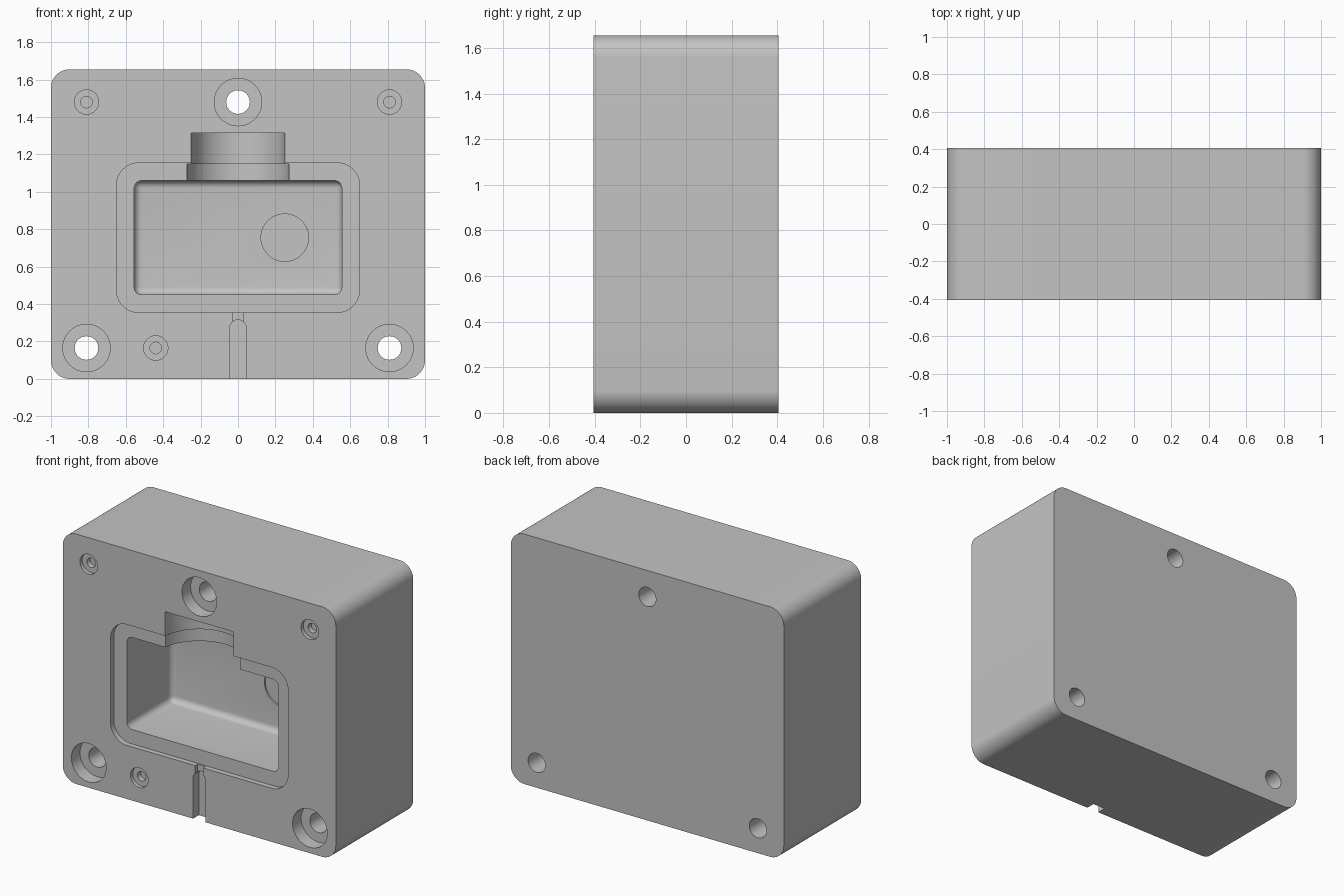
import bpy, bmesh, math
from mathutils import Matrix

if "Cube" in bpy.data.objects:
    bpy.data.objects.remove(bpy.data.objects["Cube"], do_unlink=True)

FRONT, BACK = -0.405, 0.405
OUT = FRONT - 0.1          # cutters start in front of the face

steel = bpy.data.materials.new("plain grey")
steel.use_nodes = True
steel.diffuse_color = (0.55, 0.55, 0.55, 1)
steel.node_tree.nodes["Principled BSDF"].inputs["Base Color"].default_value = (0.55, 0.55, 0.55, 1)


def finish(bm, name):
    bmesh.ops.recalc_face_normals(bm, faces=bm.faces)
    mesh = bpy.data.meshes.new(name)
    bm.to_mesh(mesh)
    bm.free()
    mesh.materials.append(steel)
    obj = bpy.data.objects.new(name, mesh)
    bpy.context.collection.objects.link(obj)
    return obj


def block(name, x, y, z, radius=0, segments=10, all_edges=False):
    """Box between ranges; rounds the edges along y, or every edge."""
    bm = bmesh.new()
    bmesh.ops.create_cube(bm, size=1)
    for v in bm.verts:
        for i, r in enumerate((x, y, z)):
            v.co[i] = r[0] if v.co[i] < 0 else r[1]
    if radius:
        edges = [e for e in bm.edges
                 if all_edges or abs(e.verts[0].co.y - e.verts[1].co.y) > 0.001]
        bmesh.ops.bevel(bm, geom=edges, offset=radius, segments=segments,
                        profile=0.5, affect='EDGES')
    return finish(bm, name)


def rod(name, radius, centre, length, axis, segments=48):
    bm = bmesh.new()
    turn = Matrix.Rotation(math.pi / 2, 4, 'X') if axis == 'Y' else Matrix()
    bmesh.ops.create_cone(bm, cap_ends=True, segments=segments, radius1=radius,
                          radius2=radius, depth=length,
                          matrix=Matrix.Translation(centre) @ turn)
    return finish(bm, name)


def bore(name, x, z, radius, y0, y1):
    return rod(name, radius, (x, (y0 + y1) / 2, z), y1 - y0, 'Y')


def upright(name, radius, z0, z1):
    return rod(name, radius, (0, FRONT, (z0 + z1) / 2), z1 - z0, 'Z', 96)


# Main block
body = block("mould_block", (-1, 1), (FRONT, BACK), (0, 1.655), 0.1, 12)

# Cavity with rounded floor, its shallow rim and the ejector recess
cutters = [
    block("cavity", (-0.555, 0.555), (OUT, 0.1), (0.45, 1.06), 0.04, 6, True),
    block("rim", (-0.65, 0.65), (OUT, FRONT + 0.035), (0.355, 1.155), 0.12),
    bore("ejector_recess", 0.25, 0.755, 0.127, 0, 0.11),
]

# Half round neck, in two steps
cutters += [upright("neck_wide", 0.275, 0.9, 1.15),
            upright("neck", 0.25, 0.85, 1.315)]

# Pour channel with an arched end and a shallow gate
cutters += [
    block("channel", (-0.045, 0.045), (OUT, FRONT + 0.06), (-0.2, 0.315), 0.044, 8),
    block("gate", (-0.03, 0.03), (OUT, FRONT + 0.025), (0.25, 0.4)),
]

# Counterbored through holes
for x, z in ((0, 1.48), (-0.81, 0.165), (0.81, 0.165)):
    cutters += [bore("counterbore", x, z, 0.127, OUT, FRONT + 0.09),
                bore("through_hole", x, z, 0.063, OUT, BACK + 0.1)]

# Small stepped holes
for x, z in ((-0.81, 1.48), (0.81, 1.48), (-0.44, 0.165)):
    cutters += [bore("small_recess", x, z, 0.065, OUT, FRONT + 0.025),
                bore("small_hole", x, z, 0.031, OUT, FRONT + 0.06)]

# Cut everything out of the block
for cutter in cutters:
    mod = body.modifiers.new(cutter.name, 'BOOLEAN')
    mod.operation = 'DIFFERENCE'
    mod.solver = 'EXACT'
    mod.object = cutter
bpy.context.view_layer.update()
result = bpy.data.meshes.new_from_object(
    body.evaluated_get(bpy.context.evaluated_depsgraph_get()))
body.modifiers.clear()
body.data = result
for cutter in cutters:
    bpy.data.objects.remove(cutter, do_unlink=True)

# Smooth the round surfaces and keep the edges sharp
bpy.ops.object.select_all(action='DESELECT')
body.select_set(True)
bpy.context.view_layer.objects.active = body
bpy.ops.object.shade_smooth_by_angle(angle=math.radians(30))
